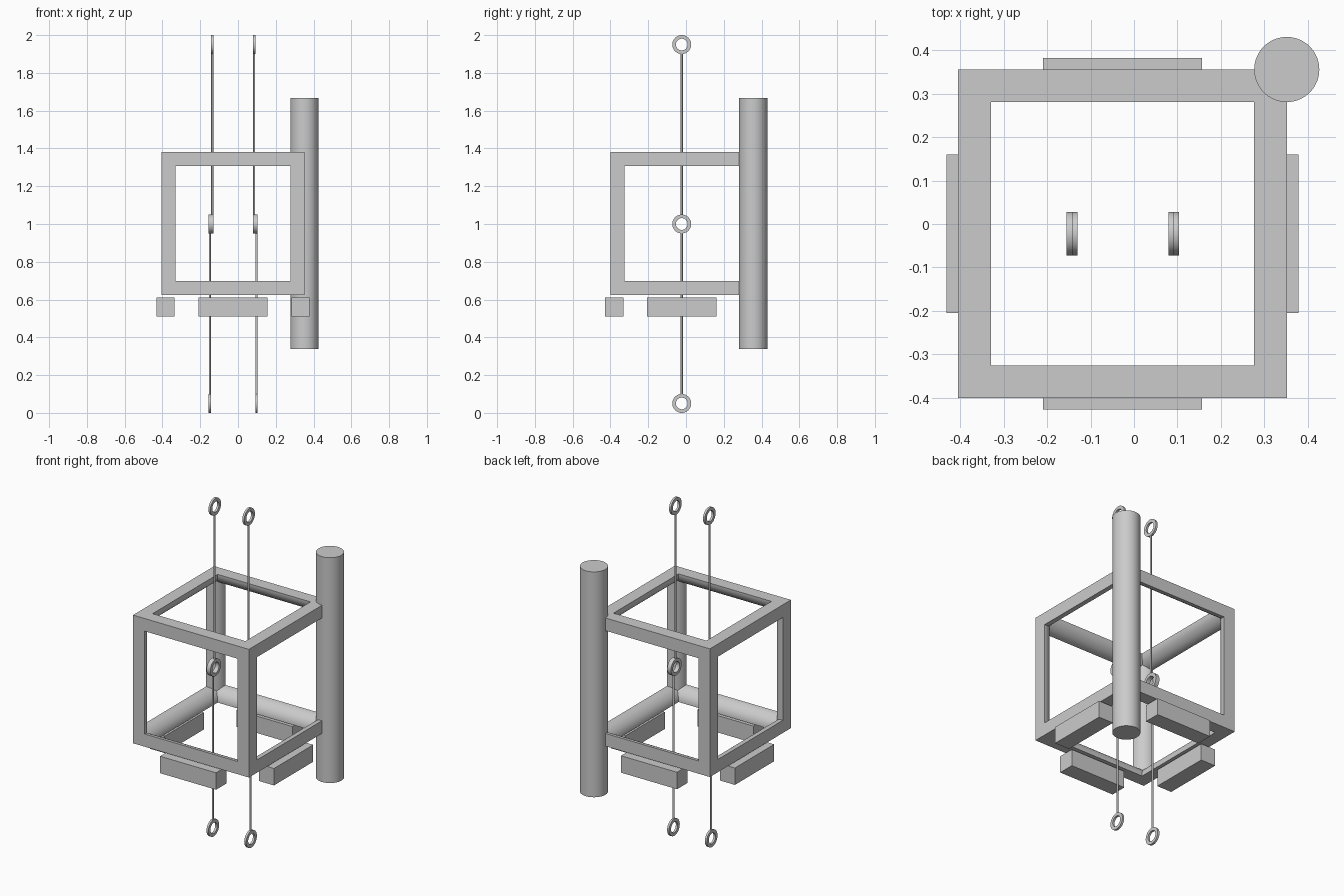
import bpy, bmesh, math
from mathutils import Vector

if "Cube" in bpy.data.objects:
    bpy.data.objects.remove(bpy.data.objects["Cube"])

CX, CY, CZ = -0.0265, -0.0225, 1.0025   # centre of the cube frame
HALF, R = 0.3785, 0.075                 # half size of the frame, bar radius

grey = bpy.data.materials.new("plain grey")
grey.diffuse_color = (0.6, 0.6, 0.6, 1)
grey.use_nodes = True
grey.node_tree.nodes["Principled BSDF"].inputs["Base Color"].default_value = grey.diffuse_color


def finish(name, bm, smooth=True):
    bmesh.ops.recalc_face_normals(bm, faces=bm.faces)
    me = bpy.data.meshes.new(name)
    bm.to_mesh(me)
    bm.free()
    ob = bpy.data.objects.new(name, me)
    me.materials.append(grey)
    bpy.context.collection.objects.link(ob)
    if smooth:
        bpy.ops.object.select_all(action='DESELECT')
        bpy.context.view_layer.objects.active = ob
        ob.select_set(True)
        bpy.ops.object.shade_smooth_by_angle(angle=math.radians(30))
    return ob


def cylinder(name, x, y, z0, z1, r, n):
    bm = bmesh.new()
    bmesh.ops.create_cone(bm, cap_ends=True, segments=n, radius1=r, radius2=r, depth=z1 - z0)
    bmesh.ops.translate(bm, verts=bm.verts, vec=(x, y, (z0 + z1) / 2))
    return finish(name, bm)


def box(name, centre, size):
    bm = bmesh.new()
    bmesh.ops.create_cube(bm, size=1)
    bmesh.ops.scale(bm, verts=bm.verts, vec=size)
    bmesh.ops.translate(bm, verts=bm.verts, vec=centre)
    return finish(name, bm, False)


def washer(name, x, y, z, r_out, r_in, width, n=40):
    # flat ring with its axis along x
    bm = bmesh.new()
    prof = [(-width / 2, r_in), (width / 2, r_in), (width / 2, r_out), (-width / 2, r_out)]
    rings = []
    for i in range(n):
        a = 2 * math.pi * i / n
        rings.append([bm.verts.new((x + w, y + r * math.cos(a), z + r * math.sin(a))) for w, r in prof])
    for i in range(n):
        a, b = rings[i], rings[(i + 1) % n]
        for k in range(4):
            bm.faces.new((a[k], a[(k + 1) % 4], b[(k + 1) % 4], b[k]))
    return finish(name, bm)


# cube frame: twelve quarter-round bars, flat outside, round inside, mitred at the corners
bm = bmesh.new()
SEG = 12
profile = [(0, 0)] + [(R * math.cos(math.pi / 2 * i / SEG), R * math.sin(math.pi / 2 * i / SEG))
                      for i in range(SEG + 1)]
for axis in range(3):
    ua, va = (axis + 1) % 3, (axis + 2) % 3
    for su in (-1, 1):
        for sv in (-1, 1):
            ends = []
            for st in (-1, 1):
                ring = []
                for u, v in profile:
                    p = Vector((CX, CY, CZ))
                    p[axis] += st * (HALF - max(u, v))
                    p[ua] += su * (HALF - u)
                    p[va] += sv * (HALF - v)
                    ring.append(bm.verts.new(p))
                ends.append(ring)
            n = len(profile)
            for k in range(n):
                j = (k + 1) % n
                bm.faces.new((ends[0][k], ends[0][j], ends[1][j], ends[1][k]))
bmesh.ops.remove_doubles(bm, verts=bm.verts, dist=1e-5)
finish("cube_frame", bm)

# round post on one upright edge of the frame
cylinder("corner_post", CX + HALF, CY + HALF, 0.337, 1.668, R, 64)

# four blocks below the frame
for name, dx, dy in (("front", 0, -1), ("back", 0, 1), ("left", -1, 0), ("right", 1, 0)):
    size = (0.366, 0.097, 0.1) if dx == 0 else (0.097, 0.366, 0.1)
    box(name + "_block", (CX + dx * 0.357, CY + dy * 0.357, 0.56), size)

# two chains of eye rods, the lower rod beside the upper one
W = 0.0125
for side, x, out in (("left", -0.1425, 1), ("right", 0.0915, -1)):
    for part, zb, s in (("upper", 1.0, out), ("lower", 0.05, -out)):
        px = x + s * W / 2
        cylinder(f"{side}_{part}_rod", px, CY, zb + 0.045, zb + 0.905, 0.0055, 16)
        for end, z in (("bottom", zb), ("top", zb + 0.95)):
            washer(f"{side}_{part}_{end}_ring", px, CY, z, 0.05, 0.031, W)
